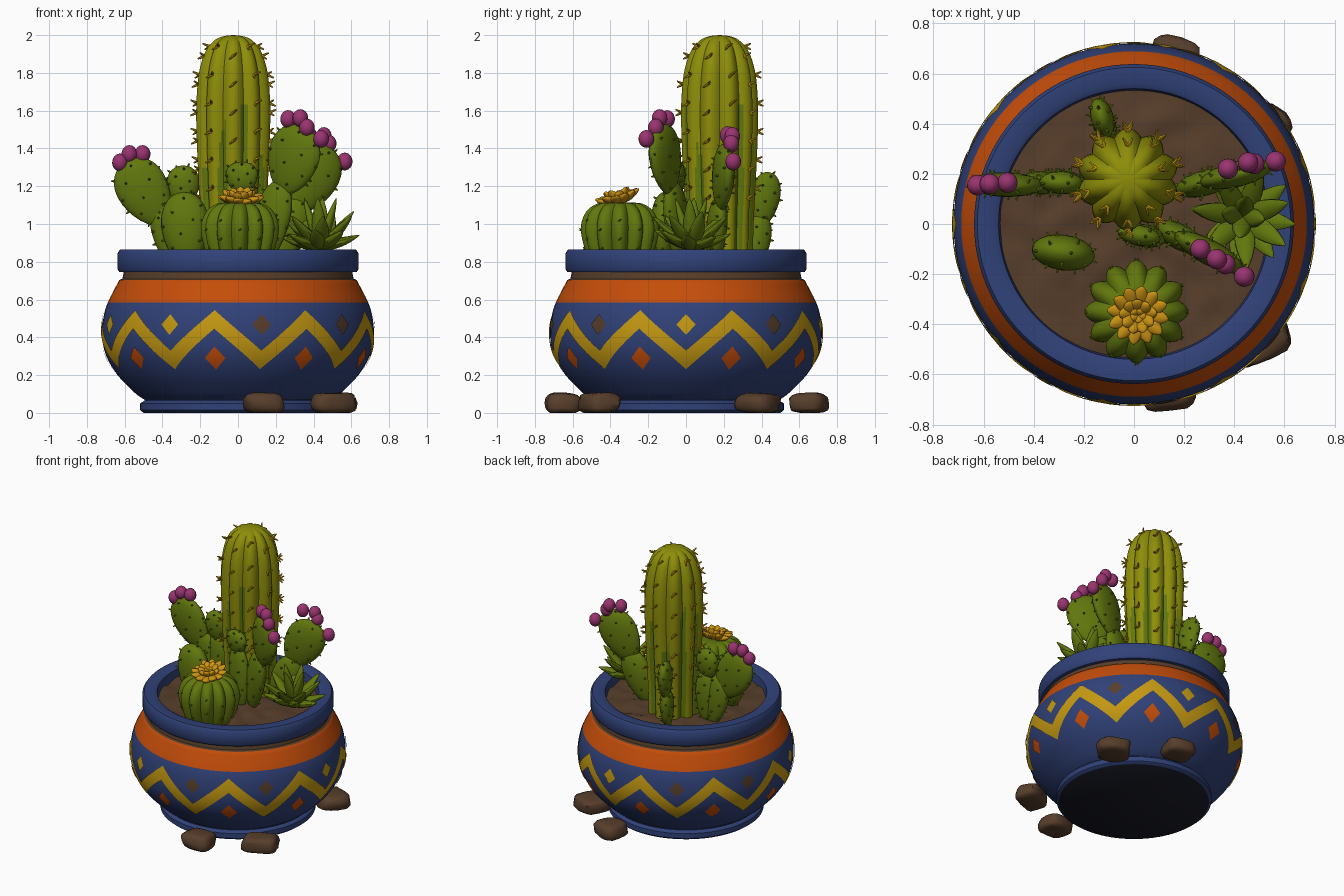
import bpy, bmesh, math, random
from mathutils import Vector, Matrix, noise

if "Cube" in bpy.data.objects:
    bpy.data.objects.remove(bpy.data.objects["Cube"])

random.seed(4)
TAU = 2 * math.pi


def mat(name, rgb):
    m = bpy.data.materials.new(name)
    m.diffuse_color = (*rgb, 1)
    m.use_nodes = True
    m.node_tree.nodes["Principled BSDF"].inputs["Base Color"].default_value = m.diffuse_color
    return m


BLUE = mat("glaze blue", (.030, .054, .19))
ORANGE = mat("band orange", (.56, .075, .003))
YELLOW = mat("paint yellow", (.56, .32, .006))
BROWN = mat("earth brown", (.095, .048, .024))
GREEN = mat("cactus green", (.120, .185, .004))
OLIVE = mat("column olive", (.27, .27, .003))
PETAL = mat("flower gold", (.60, .29, .006))
FRUIT = mat("fruit magenta", (.32, .034, .16))
DARK = mat("underside dark", (.010, .011, .020))


def finish(name, bm, mats, recalc=True):
    if recalc:
        bmesh.ops.recalc_face_normals(bm, faces=bm.faces)
    me = bpy.data.meshes.new(name)
    bm.to_mesh(me)
    bm.free()
    for m in mats:
        me.materials.append(m)
    ob = bpy.data.objects.new(name, me)
    bpy.context.collection.objects.link(ob)
    bpy.ops.object.select_all(action='DESELECT')
    ob.select_set(True)
    bpy.context.view_layer.objects.active = ob
    bpy.ops.object.shade_smooth_by_angle(angle=math.radians(50))
    return ob


def smooth(pts, k=4):
    """Catmull-Rom through profile points."""
    q = [Vector(p) for p in [pts[0], *pts, pts[-1]]]
    out = []
    for i in range(1, len(q) - 2):
        a, b, c, d = q[i - 1:i + 3]
        for s in range(k):
            t = s / k
            out.append(.5 * (2 * b + (c - a) * t + (2 * a - 5 * b + 4 * c - d) * t * t
                             + (3 * b - a - 3 * c + d) * t ** 3))
    return [tuple(p) for p in out] + [tuple(pts[-1])]


def radius_at(prof, z):
    for (r0, z0), (r1, z1) in zip(prof, prof[1:]):
        if z0 <= z <= z1 and z1 > z0:
            return r0 + (r1 - r0) * (z - z0) / (z1 - z0)
    return prof[-1][0]


def patch(bm, f, nu, nv, idx=0):
    """Grid of faces from f(u, v), u and v in 0..1."""
    g = [[bm.verts.new(f(i / nu, j / nv)) for j in range(nv + 1)] for i in range(nu + 1)]
    for i in range(nu):
        for j in range(nv):
            bm.faces.new((g[i][j], g[i + 1][j], g[i + 1][j + 1], g[i][j + 1])).material_index = idx


def lathe(prof, seg, ribs=0, depth=0, centre=(0, 0)):
    bm = bmesh.new()

    def f(u, v):
        r, z = prof[round(v * (len(prof) - 1))]
        th = u * TAU
        r *= 1 - depth * (1 - abs(math.cos(ribs * th / 2)))
        return (centre[0] + r * math.sin(th), centre[1] - r * math.cos(th), z)
    patch(bm, f, seg, len(prof) - 1)
    bmesh.ops.remove_doubles(bm, verts=bm.verts, dist=1e-5)
    return bm


def blob(bm, f, seg=16, rings=10):
    for v in bmesh.ops.create_uvsphere(bm, u_segments=seg, v_segments=rings, radius=1)['verts']:
        v.co = f(v.co.copy())


def spike(bm, p, d, r, length, idx=0):
    d = Vector(d).normalized()
    m = Matrix.Translation(Vector(p) + d * length * .4) @ d.to_track_quat('Z', 'Y').to_matrix().to_4x4()
    vs = bmesh.ops.create_cone(bm, cap_ends=True, segments=6, radius1=r, radius2=r * .45,
                               depth=length, matrix=m)['verts']
    for face in {fc for v in vs for fc in v.link_faces}:
        face.material_index = idx


# Pot with foot, belly, orange band and rolled rim
belly = smooth([(.495, .07), (.545, .105), (.638, .2), (.697, .3), (.719, .4), (.713, .5),
                (.689, .585), (.628, .704)])
pot = [(0, 0), (.5, 0), (.518, .015), (.518, .05), (.495, .065)] + belly + [
    (.612, .71), (.605, .745), (.628, .745), (.638, .76), (.638, .845), (.625, .864), (.56, .866),
    (.54, .855), (.53, .76)]
bm = lathe(pot, 96)
for fc in bm.faces:
    c = fc.calc_center_median()
    if c.z < .001:
        fc.material_index = 3
    elif c.xy.length > .57:
        fc.material_index = 1 if .585 < c.z < .705 else 2 if .705 < c.z < .744 else 0
finish("pot", bm, [BLUE, ORANGE, BROWN, DARK], False)


# Painted zigzag and diamonds lying on the belly
def on_pot(th, z, off=.006):
    r = radius_at(belly, z) + off
    return (r * math.sin(th), -r * math.cos(th), z)


def zig(u, v):
    deg = u * 360 - 10
    t = abs((u * 9 + .5) % 1 - .5) * 2          # 0 at a peak, 1 at a valley
    return on_pot(math.radians(deg), .495 - .215 * t + (v - .5) * .098)


bm = bmesh.new()
patch(bm, zig, 180, 5)
finish("zigzag", bm, [YELLOW], False)

bm = bmesh.new()


def diamond(deg, z, size, idx):
    def f(u, v):
        a, b = 2 * u - 1, 2 * v - 1
        return on_pot(math.radians(deg) + (a - b) / 2 * size / .71, z + (a + b) / 2 * size * 1.1)
    patch(bm, f, 5, 5, idx)


for i in range(9):
    diamond(-10 + 40 * i, .29, .056, 1)
    diamond(-30 + 40 * i, .468, .05, (0, 2, 2, 0, 2)[i % 5])
finish("diamonds", bm, [YELLOW, ORANGE, BROWN], False)

# Lumpy soil
bm = lathe([(.54 * (1 - i / 16), .795) for i in range(17)], 64)
for v in bm.verts:
    v.co.z += .022 * noise.noise(v.co * 11) + .012 * (1 - v.co.xy.length / .54)
finish("soil", bm, [BROWN], False)

# Stones around the foot
for i, (x, y, sx, sy, rot) in enumerate([(.14, -.655, .11, .09, .1), (.505, -.46, .12, .09, .5),
                                         (.50, .38, .11, .11, -.5), (.16, .65, .10, .10, -.3)]):
    bm = bmesh.new()

    def stone(p):
        q = Vector([math.copysign(abs(c) ** .6, c) for c in p])
        q *= 1 + .16 * noise.noise(p * 1.3 + Vector((i * 5, 0, 0)))
        q = Matrix.Rotation(rot, 3, 'Z') @ Vector((q.x * sx, q.y * sy, q.z * .055))
        return Vector((x + q.x, y + q.y, max(0, .052 + q.z)))
    blob(bm, stone)
    finish(f"stone_{i + 1}", bm, [BROWN])


# Ribbed cacti with spines along the rib crests
def ribbed(name, prof, centre, ribs, depth, mats, levels, spine, thick, striped=False):
    prof = smooth(prof)
    bm = lathe(prof, ribs * 12, ribs, depth, centre)
    for fc in bm.faces:
        c = fc.calc_center_median()
        th = math.atan2(c.x - centre[0], centre[1] - c.y)
        low = 1.48 + .17 * math.sin(th * 3 + 1)
        wide = -.5 if c.z > 1.3 else -.1         # green grooves widen downwards
        fc.material_index = int(striped and c.z < low and math.cos(ribs * th) < wide)
    for k in range(ribs):
        th = TAU * k / ribs
        d = Vector((math.sin(th), -math.cos(th), 0))
        side = Vector((-d.y, d.x, 0))
        for z in levels:
            zz = z + .05 * (k % 2)
            p = Vector((*centre, zz)) + d * (radius_at(prof, zz) - .004)
            for s in (-1, 1):
                spike(bm, p, d + side * s * .6 + Vector((0, 0, .5 * s)), thick, spine, len(mats) - 1)
    finish(name, bm, mats)


ribbed("column_cactus", [(.175, .77), (.18, 1), (.195, 1.3), (.204, 1.55), (.2, 1.7), (.185, 1.82),
                         (.15, 1.92), (.1, 1.975), (.05, 1.995), (0, 2)],
       (-.025, .178), 10, .14, [OLIVE, GREEN, YELLOW], [1.14 + .15 * i for i in range(6)], .045, .009, True)
ribbed("barrel_cactus", [(.14, .77), (.18, .85), (.205, .95), (.2, 1.02), (.165, 1.08), (.1, 1.112), (0, 1.105)],
       (.01, -.35), 12, .17, [GREEN], [.87, .97], .016, .006)


# Prickly pear pads: bottom point, top point, half width, half thickness, plane heading
def pad(name, bottom, top, hw, ht, heading):
    b, t = Vector(bottom), Vector(top)
    u = (t - b).normalized()
    h = math.radians(heading)
    n = Vector((-math.sin(h), math.cos(h), 0))
    w = n.cross(u).normalized()
    n = u.cross(w)
    c, half = (b + t) / 2, (t - b).length / 2

    def f(p):
        return c + u * p.z * half + (w * p.x * hw + n * p.y * ht) * (1 + .2 * p.z)
    bm = bmesh.new()
    blob(bm, f, 20, 14)
    for i in range(28):
        z = 1 - 2 * (i + .5) / 28
        s, a = math.sqrt(1 - z * z), i * 2.39996
        p = Vector((s * math.cos(a), s * math.sin(a), z))
        spike(bm, f(p), w * p.x / hw + n * p.y / ht + u * p.z / half, .007, .018)
    finish(name, bm, [GREEN])


for args in [
    ("left_base_pad", (-.33, .17, .77), (-.40, .16, 1.14), .09, .045, -3),
    ("left_top_pad", (-.40, .16, 1.0), (-.59, .155, 1.335), .135, .048, -3),
    ("left_inner_base_pad", (-.28, .17, .77), (-.28, .165, 1.15), .08, .045, -3),
    ("left_inner_top_pad", (-.29, .165, 1.09), (-.29, .165, 1.31), .085, .045, -3),
    ("front_left_pad", (-.27, -.12, .77), (-.29, -.11, 1.17), .125, .07, -8),
    ("right_front_base_pad", (.12, -.02, .77), (.23, -.075, 1.23), .10, .05, -28),
    ("right_front_top_pad", (.24, -.08, 1.16), (.34, -.135, 1.52), .15, .05, -28),
    ("middle_base_pad", (.06, -.05, .77), (.03, -.045, 1.22), .085, .045, -10),
    ("middle_top_pad", (.02, -.045, 1.16), (.02, -.045, 1.33), .085, .04, -10),
    ("right_rear_base_pad", (.2, .14, .77), (.34, .18, 1.14), .10, .05, 14),
    ("right_rear_top_pad", (.31, .175, 1.07), (.48, .215, 1.41), .135, .05, 14),
    ("back_base_pad", (-.11, .37, .77), (-.12, .40, 1.06), .065, .045, 105),
    ("back_top_pad", (-.115, .40, .99), (-.135, .44, 1.275), .078, .045, 105),
]:
    pad(*args)

# Magenta fruits on the pad tops
bm = bmesh.new()
for x, y, z in [(-.625, .155, 1.32), (-.575, .16, 1.365), (-.505, .165, 1.365), (.265, -.1, 1.55),
                (.33, -.14, 1.555), (.365, -.16, 1.505), (.44, -.21, 1.445), (.375, .22, 1.465),
                (.455, .245, 1.46), (.48, .24, 1.42), (.565, .25, 1.325)]:
    blob(bm, lambda p: Vector((x, y, z)) + Vector((p.x, p.y, p.z * 1.15)) * .041 * (1 + .12 * p.z))
finish("fruits", bm, [FRUIT])


# Rosettes of pointed leaves; each ring: count, elevation, length, half width
def rosette(name, centre, rings, thick, tilt, material, point):
    bm = bmesh.new()
    rot = Matrix.Rotation(tilt, 3, 'X')
    for k, (count, elev, length, hw) in enumerate(rings):
        for i in range(count):
            a = TAU * (i + .5 * k) / count - .15
            e = math.radians(elev + random.uniform(-6, 6))
            d = Vector((math.cos(a) * math.cos(e), math.sin(a) * math.cos(e), math.sin(e)))
            side = Vector((-math.sin(a), math.cos(a), 0))
            up = d.cross(side)

            def leaf(p):
                t = (p.z + 1) / 2
                s = 1.35 * (1 - t) ** point
                q = d * t * length + side * p.x * hw * s + up * p.y * thick * s
                return Vector(centre) + rot @ (q + Vector((0, 0, .12 * length * t * t)))
            blob(bm, leaf, 10, 10)
    finish(name, bm, [material])


rosette("succulent", (.435, .03, .875), [(8, 14, .215, .038), (7, 38, .25, .038), (4, 66, .25, .036)],
        .022, 0, GREEN, .3)
rosette("barrel_flower", (.015, -.355, 1.115), [(12, 12, .125, .027), (9, 36, .09, .026), (5, 62, .055, .022)],
        .016, .22, PETAL, .1)
